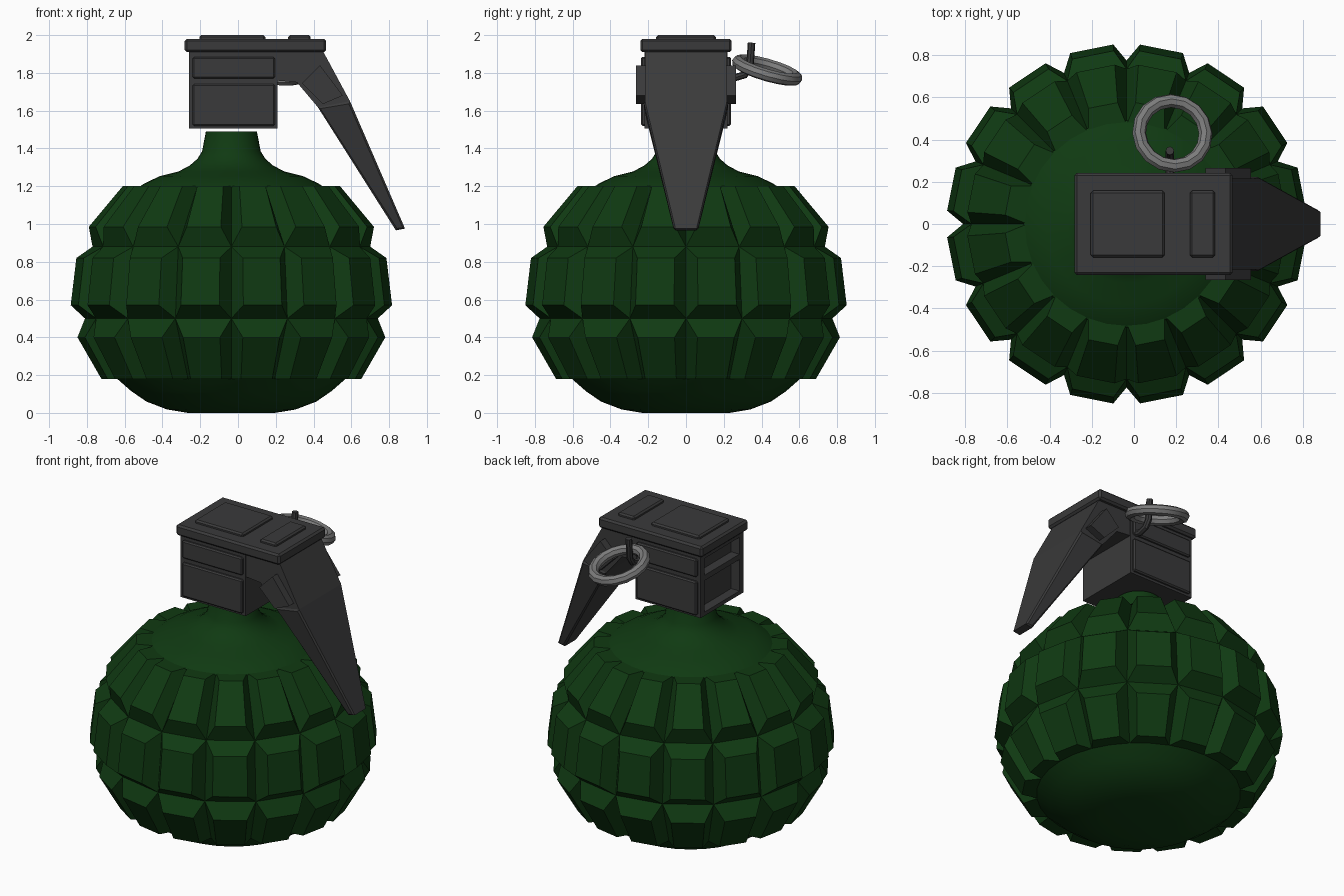
import bpy, bmesh, math
from mathutils import Vector

if "Cube" in bpy.data.objects:
    bpy.data.objects.remove(bpy.data.objects["Cube"])

CX = -0.035          # axis of the round body


def mat(name, rgb):
    m = bpy.data.materials.new(name)
    m.diffuse_color = (*rgb, 1)
    m.use_nodes = True
    m.node_tree.nodes["Principled BSDF"].inputs["Base Color"].default_value = m.diffuse_color
    return m


GREEN = mat("dark green", (0.005, 0.042, 0.006))
DARK = mat("dark grey", (0.042, 0.042, 0.043))
STEEL = mat("steel grey", (0.2, 0.2, 0.2))


def finish(bm, name, material, smooth=None):
    bmesh.ops.recalc_face_normals(bm, faces=bm.faces)
    me = bpy.data.meshes.new(name)
    bm.to_mesh(me)
    bm.free()
    ob = bpy.data.objects.new(name, me)
    bpy.context.collection.objects.link(ob)
    me.materials.append(material)
    if smooth:
        bpy.ops.object.select_all(action='DESELECT')
        ob.select_set(True)
        bpy.context.view_layer.objects.active = ob
        bpy.ops.object.shade_smooth_by_angle(angle=math.radians(smooth))
    return ob


def box(name, x, y, z, bevel=0.0):
    bm = bmesh.new()
    bmesh.ops.create_cube(bm, size=1)
    for v in bm.verts:
        v.co = Vector([(a[0] + a[1]) / 2 + c * (a[1] - a[0]) for c, a in zip(v.co, (x, y, z))])
    if bevel:
        bmesh.ops.bevel(bm, geom=bm.edges[:], offset=bevel, segments=1, affect='EDGES')
    return finish(bm, name, DARK)


def lathe(name, profile, n=32):
    bm = bmesh.new()
    rings = [[bm.verts.new((CX + r * math.cos(2 * math.pi * i / n),
                            r * math.sin(2 * math.pi * i / n), z)) for i in range(n)]
             for r, z in profile]
    for a, b in zip(rings, rings[1:]):
        for i in range(n):
            bm.faces.new((a[i], a[(i + 1) % n], b[(i + 1) % n], b[i]))
    bm.faces.new(rings[0])
    bm.faces.new(rings[-1])
    return finish(bm, name, GREEN, 40)


# smooth shoulder with neck, and smooth rounded base
lathe("shoulder_and_neck", [(0.49, 1.195), (0.46, 1.215), (0.38, 1.253), (0.28, 1.278),
                            (0.22, 1.31), (0.18, 1.345), (0.155, 1.385), (0.135, 1.49)])
lathe("rounded_base", [(0.23, 0.0), (0.34, 0.018), (0.45, 0.06), (0.53, 0.115), (0.61, 0.185)])

# three rows of sixteen raised blocks: groove (r, z) below/above, face (r, z) below/above
ROWS = [((0.60, 0.18), (0.69, 0.18), (0.817, 0.40), (0.775, 0.50)),
        ((0.775, 0.50), (0.853, 0.57), (0.823, 0.82), (0.735, 0.88)),
        ((0.735, 0.88), (0.757, 0.985), (0.577, 1.20), (0.47, 1.20))]
bm = bmesh.new()
for g0, f0, f1, g1 in ROWS:
    for k in range(16):
        mid = math.radians(11.25 + 22.5 * k)

        def quad(lo, hi, half):
            h = math.radians(half)
            return [bm.verts.new((CX + r * math.cos(mid + s * h), r * math.sin(mid + s * h), z))
                    for (r, z), s in ((lo, -1), (lo, 1), (hi, 1), (hi, -1))]
        outer, base = quad(f0, f1, 7.0), quad(g0, g1, 11.25)
        bm.faces.new(outer)
        for i in range(4):
            j = (i + 1) % 4
            bm.faces.new((base[i], base[j], outer[j], outer[i]))
bmesh.ops.remove_doubles(bm, verts=bm.verts, dist=0.0005)
finish(bm, "body_blocks", GREEN)

# fuse head: core, framed recesses on the left, raised panels front and back
box("head_core", (-0.20, 0.21), (-0.22, 0.22), (1.505, 1.915))
for i, z in enumerate(((1.505, 1.53), (1.735, 1.77), (1.88, 1.915))):
    box(f"head_frame_bar_{i}", (-0.26, -0.195), (-0.22, 0.22), z)
for s in (-1, 1):
    box("head_frame_post", (-0.26, -0.195), sorted((s * 0.18, s * 0.22)), (1.505, 1.915))
    for z in ((1.77, 1.885), (1.52, 1.74)):
        box("head_side_panel", (-0.24, 0.195), sorted((s * 0.20, s * 0.238)), z, 0.008)

# cap and its two raised plates
box("cap", (-0.283, 0.467), (-0.242, 0.242), (1.91, 1.98), 0.012)
box("cap_plate_large", (-0.205, 0.145), (-0.158, 0.158), (1.96, 2.0), 0.01)
box("cap_plate_small", (0.265, 0.385), (-0.158, 0.158), (1.96, 2.0), 0.01)


def prism(name, pts, inset_sides=False):
    """Side profile of (x, z, half width) widened symmetrically in y."""
    bm = bmesh.new()
    a, b = [[bm.verts.new((x, s * w, z)) for x, z, w in pts] for s in (-1, 1)]
    sides = [bm.faces.new(a), bm.faces.new(b)]
    for i in range(len(pts)):
        j = (i + 1) % len(pts)
        bm.faces.new((a[i], a[j], b[j], b[i]))
    bmesh.ops.recalc_face_normals(bm, faces=bm.faces)
    if inset_sides:
        bmesh.ops.inset_individual(bm, faces=sides, thickness=0.014, depth=0.008)
    return finish(bm, name, DARK)


# safety lever: upper arm, tapered lower arm, side pads
prism("lever_upper", [(0.20, 1.915, 0.215), (0.45, 1.915, 0.215), (0.593, 1.65, 0.217),
                      (0.423, 1.618, 0.217), (0.312, 1.75, 0.215), (0.20, 1.76, 0.215)])
prism("lever_lower", [(0.593, 1.65, 0.217), (0.884, 0.976, 0.056),
                      (0.836, 0.966, 0.056), (0.423, 1.618, 0.217)], True)
for s in (-1, 1):
    pad = prism("lever_pad", [(0.434, 1.84, 0.03), (0.555, 1.68, 0.03),
                              (0.45, 1.635, 0.03), (0.34, 1.745, 0.03)])
    pad.location.y = s * 0.235

# hooked pin swept along a short path
bm = bmesh.new()
path = [(0.20, 1.79), (0.26, 1.775), (0.31, 1.79), (0.338, 1.83), (0.347, 1.96)]
rings = []
for i, (y, z) in enumerate(path):
    p, q = path[max(i - 1, 0)], path[min(i + 1, len(path) - 1)]
    t = Vector((0, q[0] - p[0], q[1] - p[1])).normalized()
    n = t.cross(Vector((1, 0, 0)))
    rings.append([bm.verts.new(Vector((0.17, y, z)) + 0.02 * (
        math.cos(a) * Vector((1, 0, 0)) + math.sin(a) * n))
        for a in (k * math.pi / 4 for k in range(8))])
for a, b in zip(rings, rings[1:]):
    for i in range(8):
        bm.faces.new((a[i], a[(i + 1) % 8], b[(i + 1) % 8], b[i]))
bm.faces.new(rings[0])
bm.faces.new(rings[-1])
finish(bm, "pin", DARK, 30)

# pull ring, tilted down towards the back right
bpy.ops.mesh.primitive_torus_add(major_segments=16, minor_segments=8, major_radius=0.16,
                                 minor_radius=0.033, location=(0.182, 0.43, 1.815),
                                 rotation=(math.radians(-16), math.radians(10), 0))
ring = bpy.context.object
ring.name = "pull_ring"
ring.data.materials.append(STEEL)
bpy.ops.object.shade_smooth_by_angle(angle=math.radians(30))
